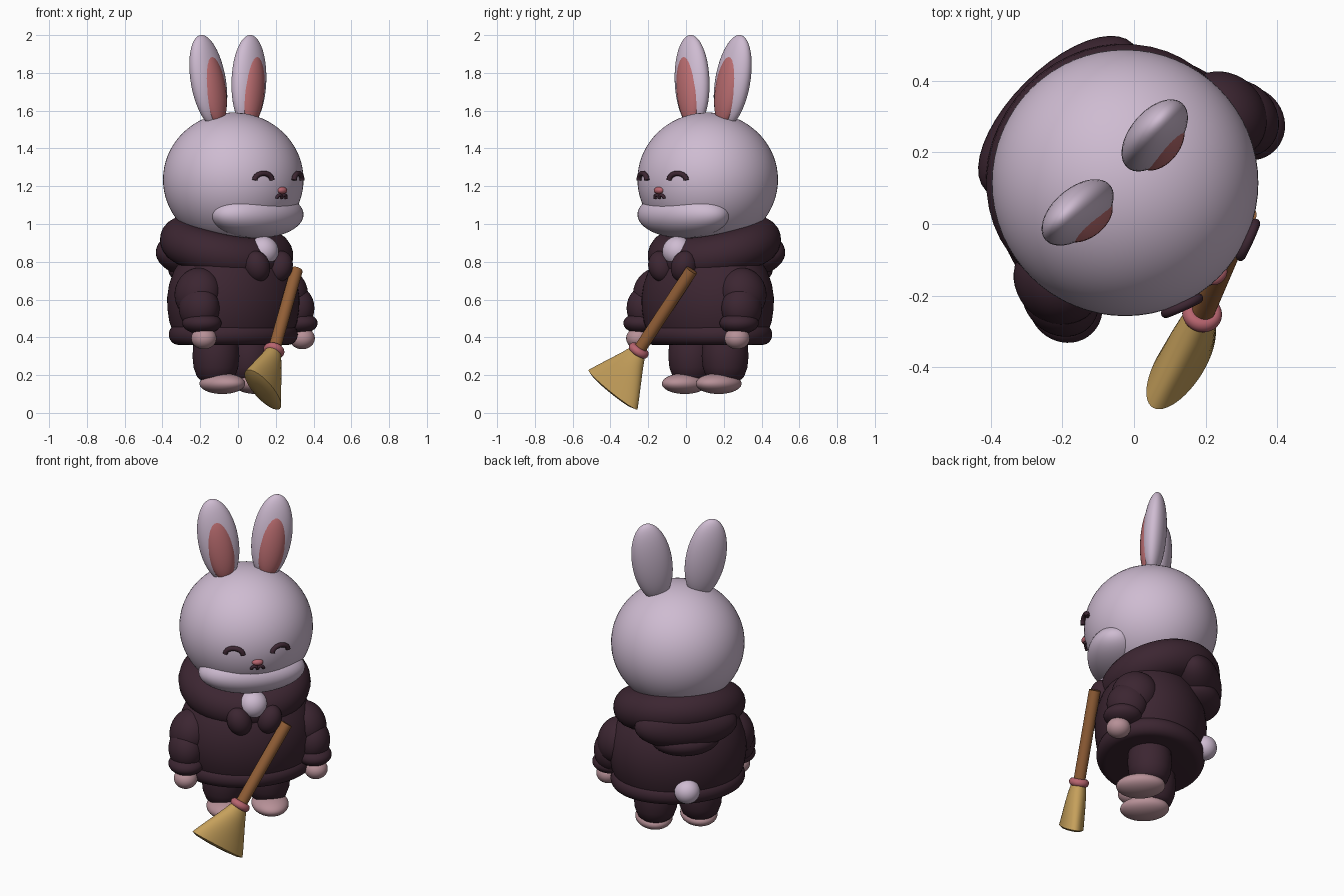
import bpy, bmesh, math
from mathutils import Matrix, Vector, Euler

if "Cube" in bpy.data.objects:
    bpy.data.objects.remove(bpy.data.objects["Cube"])

# Figure frame: faces local -y, turned 45 degrees in the scene
FRAME = Matrix.Translation((-0.025, 0.115, 0)) @ Matrix.Rotation(math.radians(45), 4, 'Z')


def colour(name, rgb):
    m = bpy.data.materials.new(name)
    m.diffuse_color = (*rgb, 1)
    m.use_nodes = True
    m.node_tree.nodes["Principled BSDF"].inputs["Base Color"].default_value = m.diffuse_color
    return m


FUR = colour("pale_lilac", (0.62, 0.50, 0.64))
COAT = colour("dark_plum", (0.045, 0.019, 0.031))
EAR = colour("inner_pink", (0.50, 0.155, 0.165))
PAW = colour("dusty_pink", (0.47, 0.28, 0.31))
ROSE = colour("rose", (0.48, 0.13, 0.16))
WOOD = colour("brown_wood", (0.29, 0.115, 0.038))
STRAW = colour("straw", (0.56, 0.35, 0.105))


def finish(name, bm, mat, matrix):
    bmesh.ops.recalc_face_normals(bm, faces=bm.faces)
    me = bpy.data.meshes.new(name)
    bm.to_mesh(me)
    bm.free()
    me.materials.append(mat)
    ob = bpy.data.objects.new(name, me)
    bpy.context.collection.objects.link(ob)
    me.transform(matrix)
    bpy.context.view_layer.objects.active = ob
    bpy.ops.object.select_all(action='DESELECT')
    ob.select_set(True)
    bpy.ops.object.shade_smooth_by_angle(angle=math.radians(40))
    return ob


def ball(name, loc, size, mat, rot=(0, 0, 0), seg=40):
    """Ellipsoid in the figure frame; rot in degrees."""
    bm = bmesh.new()
    bmesh.ops.create_uvsphere(bm, u_segments=seg, v_segments=seg // 2 + 4, radius=1)
    r = Euler([math.radians(a) for a in rot]).to_matrix().to_4x4()
    return finish(name, bm, mat, FRAME @ Matrix.Translation(loc) @ r @ Matrix.Diagonal((*size, 1)))


def loft(name, rings, mat, matrix, seg=48, loop=False):
    """Skin rings of (height, x radius, y radius); capped unless looped."""
    bm = bmesh.new()
    rows = [[bm.verts.new((a * math.cos(2 * math.pi * i / seg), b * math.sin(2 * math.pi * i / seg), h))
             for i in range(seg)] for h, a, b in rings]
    pairs = list(zip(rows, rows[1:] + rows[:1])) if loop else list(zip(rows, rows[1:]))
    for lo, hi in pairs:
        for i in range(seg):
            j = (i + 1) % seg
            bm.faces.new((lo[i], lo[j], hi[j], hi[i]))
    if not loop:
        bm.faces.new(rows[0])
        bm.faces.new(rows[-1])
    return finish(name, bm, mat, matrix)


def hoop(name, rx, ry, tube_r, tube_h, mat, matrix):
    """Elliptical ring with an oval tube."""
    rings = [(tube_h * math.sin(t), rx + tube_r * math.cos(t), ry + tube_r * math.cos(t))
             for t in (2 * math.pi * k / 20 for k in range(20))]
    return loft(name, rings, mat, matrix, loop=True)


HEAD_C, HEAD_R = Vector((0, 0, 1.235)), Vector((0.372, 0.372, 0.355))


def face_line(name, pts, radius, lift):
    """Round stroke laid on the front of the head through (x, z) points."""
    cu = bpy.data.curves.new(name, 'CURVE')
    cu.dimensions = '3D'
    cu.bevel_depth, cu.bevel_resolution, cu.use_fill_caps = radius, 3, True
    sp = cu.splines.new('POLY')
    sp.points.add(len(pts) - 1)
    for p, (x, z) in zip(sp.points, pts):
        q = 1 - (x / HEAD_R.x) ** 2 - ((z - HEAD_C.z) / HEAD_R.z) ** 2
        p.co = (*(FRAME @ Vector((x, -HEAD_R.y * math.sqrt(q) - lift, z))), 1)
    cu.materials.append(COAT)
    bpy.context.collection.objects.link(bpy.data.objects.new(name, cu))


def arch(cx, cz, half, height, n=10):
    return [(cx - half * math.cos(math.pi * k / n), cz + height * math.sin(math.pi * k / n))
            for k in range(n + 1)]


# Head, muzzle and nose
ball("head", HEAD_C, HEAD_R, FUR, seg=64)
ball("muzzle", (0, -0.18, 1.05), (0.30, 0.172, 0.125), FUR, seg=48)
ball("nose", (0, -0.365, 1.178), (0.032, 0.022, 0.019), ROSE, seg=24)

for side, s in (("right", -1), ("left", 1)):
    # Ears lean outward and slightly back
    tilt = Matrix.Rotation(math.radians(9 * s), 3, 'Y') @ Matrix.Rotation(math.radians(-5), 3, 'X')
    rot = [math.degrees(a) for a in tilt.to_euler()]
    base = Vector((0.152 * s, 0.035, 1.757))
    ball(side + "_ear", base, (0.113, 0.066, 0.247), FUR, rot)
    ball(side + "_inner_ear", base + tilt @ Vector((0, -0.026, -0.035)),
         (0.079, 0.051, 0.20), EAR, rot)
    # Closed eyes and mouth halves
    face_line(side + "_eye", arch(0.13 * s, 1.232, 0.047, 0.036), 0.014, 0.010)
    face_line(side + "_mouth", arch(0.017 * s, 1.135, 0.017, 0.018), 0.009, 0.004)

    # Arms: puffy sleeve, forearm, cuff and paw
    ball(side + "_upper_sleeve", (0.325 * s, -0.06, 0.635), (0.115, 0.13, 0.135), COAT, (0, -18 * s, 0))
    ball(side + "_lower_sleeve", (0.355 * s, -0.10, 0.555), (0.10, 0.115, 0.12), COAT)
    ball(side + "_cuff", (0.36 * s, -0.125, 0.475), (0.10, 0.107, 0.058), COAT)
    ball(side + "_paw", (0.368 * s, -0.148, 0.395), (0.066, 0.068, 0.058), PAW)

    # Legs and feet
    loft(side + "_trouser_leg",
         [(0.165, 0.07, 0.07), (0.19, 0.10, 0.10), (0.24, 0.118, 0.118), (0.30, 0.124, 0.124),
          (0.36, 0.12, 0.12), (0.42, 0.10, 0.10)], COAT, FRAME @ Matrix.Translation((0.125 * s, 0.005, 0)))
    ball(side + "_foot", (0.127 * s, -0.045, 0.155), (0.103, 0.137, 0.055), PAW)

    # Rounded collar ends at the front
    ball(side + "_collar_end", (0.085 * s, -0.262, 0.775), (0.068, 0.07, 0.085), COAT, (0, 20 * s, 0))

# Coat body and hem
coat = [(0.40, 0.72), (0.43, 0.91), (0.48, 0.965), (0.55, 0.995), (0.61, 1.0), (0.68, 0.97),
        (0.75, 0.90), (0.82, 0.78), (0.88, 0.62), (0.92, 0.45)]
loft("coat_body", [(z, 0.385 * r, 0.312 * r) for z, r in coat], COAT, FRAME, seg=64)
loft("coat_hem", [(0.415 + 0.055 * math.sin(t), 0.325 + 0.052 * math.cos(t), 0.25 + 0.052 * math.cos(t))
                  for t in (math.pi * (k / 12 - 0.5) for k in range(13))], COAT, FRAME, seg=64)

# Hood: tilted roll round the neck, folded bag hanging at the back
hoop("hood_roll", 0.25, 0.225, 0.12, 0.115, COAT,
     FRAME @ Matrix.Translation((0, 0.05, 0.875)) @ Matrix.Rotation(math.radians(16), 4, 'X'))
ball("hood_bag", (0, 0.26, 0.85), (0.29, 0.135, 0.135), COAT)
ball("hood_tip", (0, 0.25, 0.755), (0.19, 0.14, 0.085), COAT)

# Chest tuft and tail
ball("chest_tuft", (0, -0.225, 0.855), (0.082, 0.08, 0.08), FUR)
ball("tail", (0, 0.30, 0.455), (0.072, 0.07, 0.07), FUR)

# Broom: own axis runs from the handle top down to the bristles
top, neck = Vector((0.31, 0.03, 0.755)), Vector((0.19, -0.25, 0.33))
axis = (neck - top).normalized()
wide = Vector((-0.165, -0.27, 0.20))
wide = (wide - axis * wide.dot(axis)).normalized()
thin = axis.cross(wide)
rot = Matrix((wide, thin, axis)).transposed().to_4x4()
broom = Matrix.Translation(neck) @ rot
length = (neck - top).length
loft("broom_handle", [(-length, 0.033, 0.033), (0.03, 0.033, 0.033)], WOOD, broom, seg=24)
hoop("broom_binding", 0.038, 0.036, 0.02, 0.022, ROSE, broom)
loft("broom_bristles",
     [(0.0, 0.042, 0.038), (0.06, 0.072, 0.050), (0.13, 0.112, 0.057), (0.20, 0.152, 0.062),
      (0.255, 0.182, 0.066), (0.265, 0.15, 0.052), (0.27, 0.08, 0.025)], STRAW, broom)
